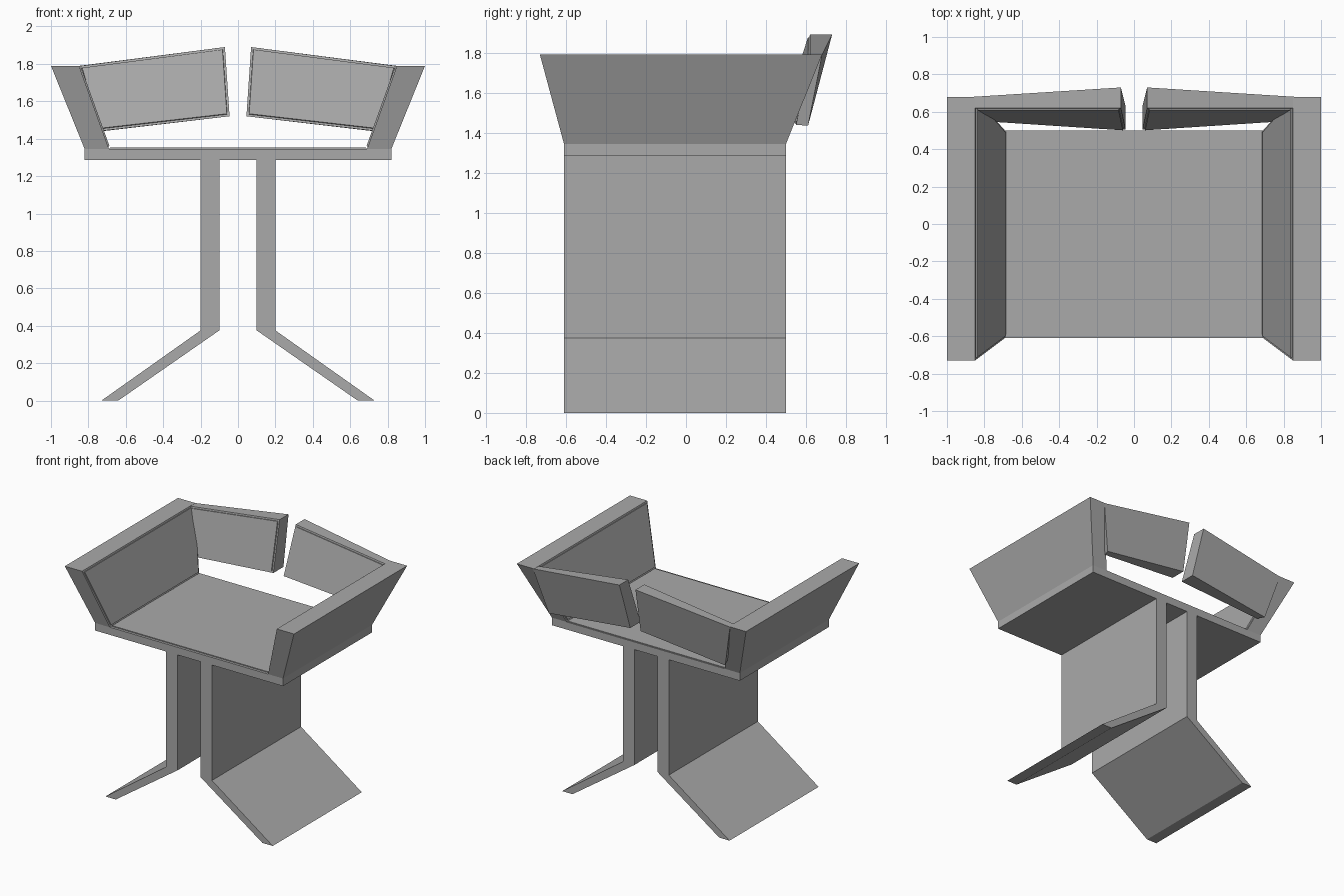
import bpy
import bmesh

cube = bpy.data.objects.get("Cube")
if cube:
    bpy.data.objects.remove(cube, do_unlink=True)

# Single plain grey for the whole chair
grey = bpy.data.materials.new("plain grey")
grey.use_nodes = True
colour = (0.4, 0.4, 0.4, 1)
grey.diffuse_color = colour
grey.node_tree.nodes["Principled BSDF"].inputs["Base Color"].default_value = colour

FRONT, BACK = -0.61, 0.5
SEAT_LOW, SEAT_TOP, ARM_TOP = 1.285, 1.345, 1.79


def loft(name, start, end, pad=None):
    """Solid between two matching outlines; pad = index of the side that gets a raised panel."""
    bm = bmesh.new()
    a = [bm.verts.new(p) for p in start]
    b = [bm.verts.new(p) for p in end]
    n = len(a)
    bm.faces.new(a)
    bm.faces.new(b[::-1])
    sides = [bm.faces.new((a[i], b[i], b[(i + 1) % n], a[(i + 1) % n])) for i in range(n)]
    bmesh.ops.recalc_face_normals(bm, faces=bm.faces)
    if pad is not None:
        # thin border, then a slightly raised upholstery panel
        bmesh.ops.inset_region(bm, faces=[sides[pad]], thickness=0.012, use_even_offset=True)
        bmesh.ops.inset_region(bm, faces=[sides[pad]], thickness=0.002, depth=0.008)
    mesh = bpy.data.meshes.new(name)
    bm.to_mesh(mesh)
    bm.free()
    mesh.materials.append(grey)
    obj = bpy.data.objects.new(name, mesh)
    bpy.context.collection.objects.link(obj)
    return obj


def slab(name, outline):
    """Extrude an x-z outline along the depth of the seat."""
    return loft(name, [(x, FRONT, z) for x, z in outline], [(x, BACK, z) for x, z in outline])


def rect(x0, x1, y0, y1, z):
    return [(x0, y0, z), (x1, y0, z), (x1, y1, z), (x0, y1, z)]


# Seat slab and thin seat pad
loft("seat", rect(-0.82, 0.82, FRONT, BACK, SEAT_LOW), rect(-0.82, 0.82, FRONT, BACK, SEAT_TOP))
loft("seat_pad", rect(-0.69, 0.69, -0.59, 0.495, SEAT_TOP - 0.01),
     rect(-0.685, 0.685, -0.59, 0.495, SEAT_TOP + 0.007))

for side, s in (("left", 1), ("right", -1)):
    def flip(points):
        return [(s * p[0], *p[1:]) for p in points]

    # Upright plate with a splayed foot
    slab(side + "_leg", flip([(0.1, SEAT_LOW), (0.2, SEAT_LOW), (0.2, 0.375),
                              (0.73, 0), (0.64, 0), (0.1, 0.375)]))

    # Flared armrest, padded on its inner side
    loft(side + "_arm", flip(rect(0.69, 0.82, FRONT, BACK, SEAT_TOP)),
         flip(rect(0.85, 1.0, -0.73, 0.68, ARM_TOP)), pad=3)

    # Leaning back panel, thicker toward the central gap, padded in front
    loft(side + "_back_panel",
         flip([(0.045, 0.505, 1.52), (0.745, 0.55, 1.44), (0.77, 0.61, 1.435), (0.045, 0.63, 1.52)]),
         flip([(0.07, 0.62, 1.89), (0.85, 0.62, 1.788), (0.86, 0.68, 1.788), (0.07, 0.73, 1.89)]),
         pad=0)
